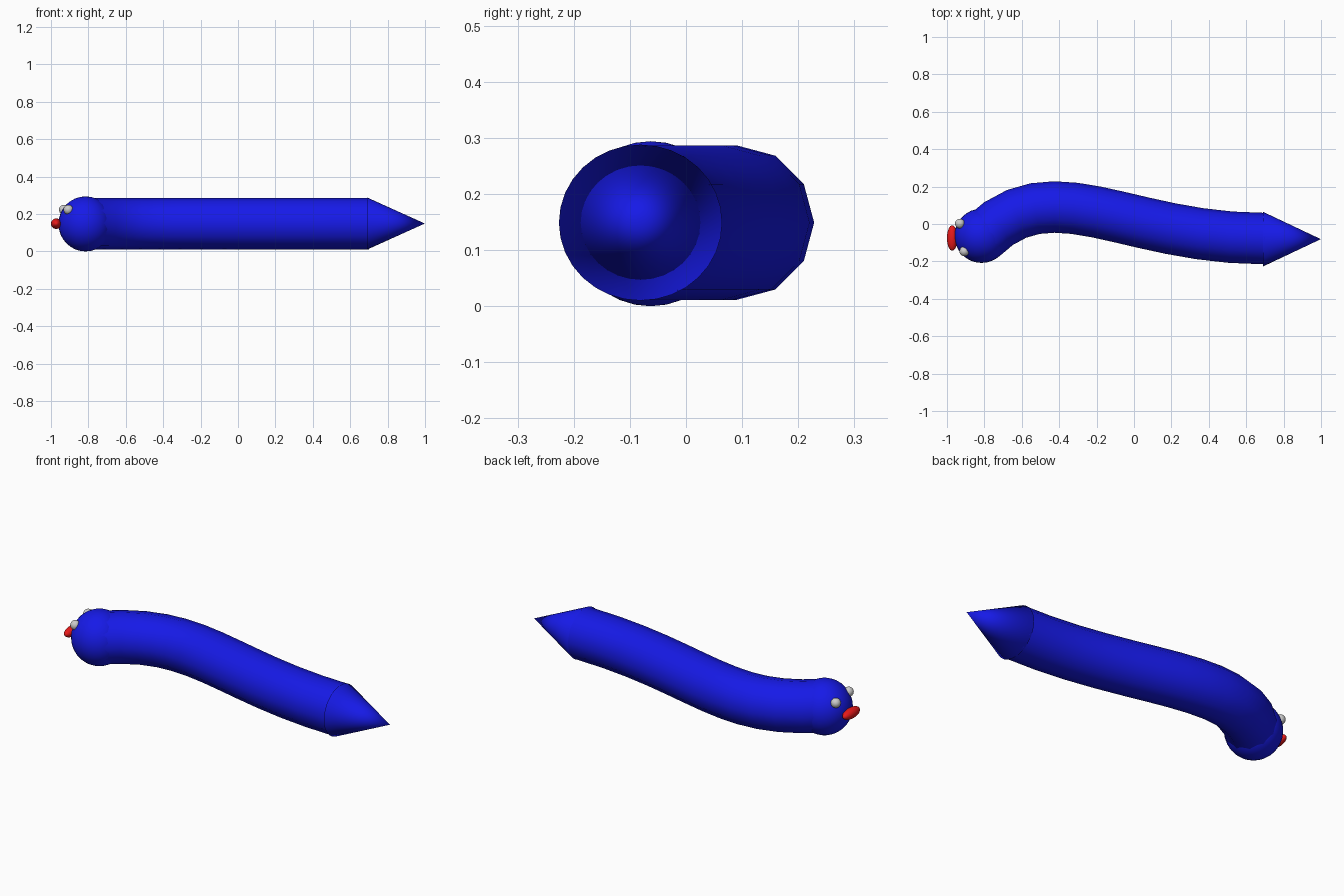
import bpy
from mathutils import Vector

if "Cube" in bpy.data.objects:
    bpy.data.objects.remove(bpy.data.objects["Cube"])


def material(name, rgb):
    m = bpy.data.materials.new(name)
    m.diffuse_color = (*rgb, 1)
    m.use_nodes = True
    m.node_tree.nodes["Principled BSDF"].inputs["Base Color"].default_value = m.diffuse_color
    return m


blue = material("blue", (0.008, 0.01, 0.8))
red = material("red", (0.8, 0.01, 0.01))


def ball(name, loc, scale, mat=None):
    bpy.ops.mesh.primitive_uv_sphere_add(segments=32, ring_count=16, radius=1, location=loc)
    o = bpy.context.object
    o.name = name
    o.scale = scale
    bpy.ops.object.shade_smooth()
    if mat:
        o.data.materials.append(mat)
    return o


# Body: S-shaped bezier tube with 12 sides
S = 0.76
ORIGIN = Vector((-0.06, -0.078, 0.149))
curve = bpy.data.curves.new("body", 'CURVE')
curve.dimensions = '3D'
curve.resolution_u = 12
curve.bevel_depth = 0.1375
curve.bevel_resolution = 4
spline = curve.splines.new('BEZIER')
spline.bezier_points.add(1)
path = [((-1.5, -0.5, 0), (-1, 0, 0), (-0.5, 0.5, 0)),
        ((0, 0, 0), (1, 0, 0), (2, 0, 0))]
for p, (left, co, right) in zip(spline.bezier_points, path):
    p.handle_left_type = p.handle_right_type = 'FREE'
    p.co = ORIGIN + S * Vector(co)
    p.handle_left = ORIGIN + S * Vector(left)
    p.handle_right = ORIGIN + S * Vector(right)
body = bpy.data.objects.new("body", curve)
bpy.context.collection.objects.link(body)
curve.materials.append(blue)

# Head
ball("head", (-0.815, -0.063, 0.147), (0.145, 0.145, 0.147), blue)

# Tail: smooth cone pointing along +x
bpy.ops.mesh.primitive_cone_add(vertices=32, radius1=1, radius2=0, depth=1,
                                location=(0.845, -0.081, 0.149),
                                rotation=(0, 1.570796, 0))
tail = bpy.context.object
tail.name = "tail"
tail.scale = (0.139, 0.1455, 0.308)
bpy.ops.object.shade_smooth()
tail.data.materials.append(blue)

# Eyes
for name, loc in (("eye_front", (-0.907, -0.146, 0.223)),
                  ("eye_back", (-0.931, 0.002, 0.223))):
    ball(name, loc, (0.026, 0.026, 0.026))

# Mouth
ball("mouth", (-0.972, -0.075, 0.148), (0.028, 0.068, 0.028), red)
